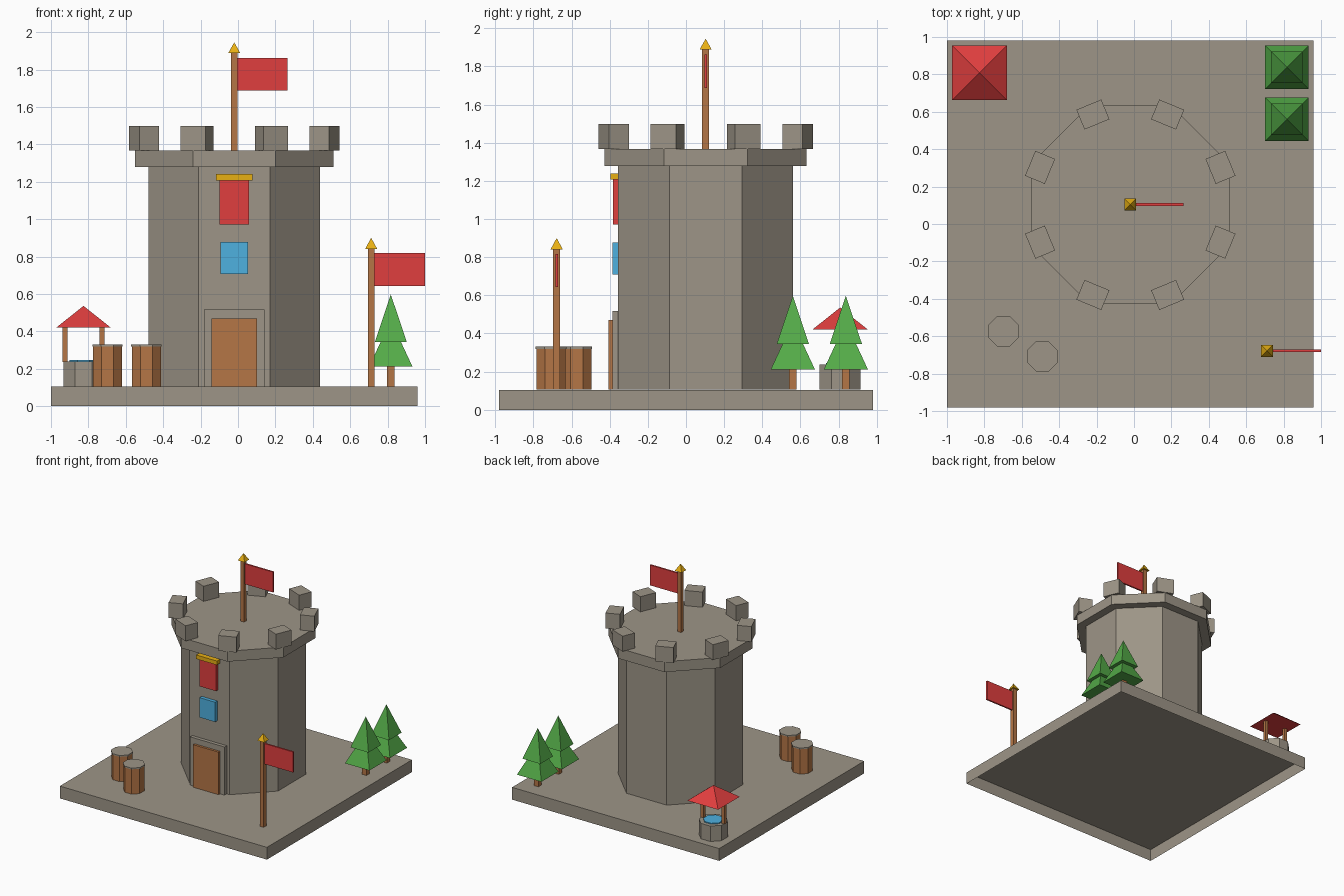
import bpy, bmesh
from math import cos, sin, pi
from mathutils import Matrix

default = bpy.data.objects.get("Cube")
if default:
    bpy.data.objects.remove(default, do_unlink=True)


def material(name, rgb):
    linear = [((c / 255 + 0.055) / 1.055) ** 2.4 for c in rgb] + [1.0]
    mat = bpy.data.materials.new(name)
    mat.use_nodes = True
    mat.diffuse_color = linear
    mat.node_tree.nodes["Principled BSDF"].inputs["Base Color"].default_value = linear
    return mat


STONE = material("stone", (157, 149, 135))
WOOD = material("wood", (181, 118, 70))
RED = material("red cloth", (224, 62, 62))
GREEN = material("leaf green", (84, 171, 72))
BLUE = material("water blue", (78, 177, 224))
GOLD = material("gold", (233, 177, 20))


def finish(bm, name, mat):
    mesh = bpy.data.meshes.new(name)
    bm.to_mesh(mesh)
    bm.free()
    mesh.materials.append(mat)
    obj = bpy.data.objects.new(name, mesh)
    bpy.context.collection.objects.link(obj)
    return obj


def box(name, mat, x, y, z, open_bottom=False):
    """Box between (low, high) pairs on each axis."""
    bm = bmesh.new()
    size = Matrix.Diagonal((x[1] - x[0], y[1] - y[0], z[1] - z[0], 1))
    middle = Matrix.Translation((sum(x) / 2, sum(y) / 2, sum(z) / 2))
    bmesh.ops.create_cube(bm, size=1, matrix=middle @ size)
    if open_bottom:
        bm.normal_update()
        under = [f for f in bm.faces if f.normal.z < -0.9]
        bmesh.ops.delete(bm, geom=under, context="FACES_ONLY")
    return finish(bm, name, mat)


def prism(name, mat, x, y, z, half, sides=8, top=None):
    """Prism or pyramid with a flat side to the front; half = centre to side."""
    top = half if top is None else top
    k = 1 / cos(pi / sides)
    bm = bmesh.new()
    place = Matrix.Translation((x, y, sum(z) / 2)) @ Matrix.Rotation(pi / sides, 4, "Z")
    bmesh.ops.create_cone(bm, cap_ends=True, segments=sides, radius1=half * k,
                          radius2=top * k, depth=z[1] - z[0], matrix=place)
    bmesh.ops.remove_doubles(bm, verts=bm.verts, dist=1e-5)
    return finish(bm, name, mat)


def around(c, half):
    return (c - half, c + half)


def flagpole(prefix, x, y, bottom, top, tip, flag_end, flag_z):
    prism(prefix + "_pole", WOOD, x, y, (bottom, top), 0.018, 4)
    prism(prefix + "_finial", GOLD, x, y, (top, tip), 0.032, 4, 0)
    box(prefix + "_flag", RED, (x + 0.016, flag_end), around(y + 0.001, 0.007), flag_z)


CX, CY = -0.02, 0.103
SLAB_TOP = 0.105
GROUND = SLAB_TOP + 0.001
WALL = CY - 0.459

# Ground slab, a shell open underneath
box("ground_slab", STONE, (-1, 0.96), (-0.98, 0.98), (0, SLAB_TOP), open_bottom=True)

# Tower and parapet
prism("tower_wall", STONE, CX, CY, (GROUND, 1.279), 0.459)
prism("parapet", STONE, CX, CY, (1.279, 1.368), 0.53)
for i in range(8):
    a = pi / 8 + i * pi / 4
    merlon = box("merlon_%d" % (i + 1), STONE, around(0, 0.057), around(0, 0.072), (1.367, 1.498))
    merlon.location = (CX + 0.522 * cos(a), CY + 0.522 * sin(a), 0)
    merlon.rotation_euler.z = a

# Front wall fittings
inner = WALL + 0.02
box("door_frame", STONE, around(CX, 0.163), (WALL - 0.03, inner), (GROUND, 0.518))
box("door", WOOD, around(CX, 0.121), (WALL - 0.05, inner), (GROUND, 0.47))
box("window", BLUE, around(CX, 0.074), (WALL - 0.03, inner), (0.708, 0.877))
box("banner", RED, around(CX, 0.079), (WALL - 0.026, inner), (0.972, 1.207))
box("banner_rod", GOLD, around(CX, 0.098), (WALL - 0.041, inner), (1.206, 1.24))

# Flagpoles
flagpole("tower", CX, CY, 1.366, 1.888, 1.945, 0.265, (1.688, 1.862))
flagpole("yard", 0.712, -0.678, GROUND, 0.841, 0.9, 1.0, (0.643, 0.818))

# Barrels
for i, (x, y) in enumerate([(-0.698, -0.573), (-0.49, -0.708)]):
    prism("barrel_%d" % (i + 1), WOOD, x, y, (GROUND, 0.32), 0.077)
    prism("barrel_lid_%d" % (i + 1), STONE, x, y, (0.32, 0.331), 0.081)

# Well
WX, WY = -0.826, 0.808
prism("well_wall", STONE, WX, WY, (GROUND, 0.238), 0.107)
prism("well_water", BLUE, WX, WY, (0.23, 0.246), 0.075)
for side, label in ((-1, "right"), (1, "left")):
    prism("well_post_" + label, WOOD, WX + side * 0.1, WY, (0.236, 0.43), 0.0135, 4)
prism("well_roof", RED, WX, WY, (0.42, 0.536), 0.146, 4, 0)

# Trees
for i, y in enumerate((0.56, 0.838)):
    tag = "_%d" % (i + 1)
    prism("tree_trunk" + tag, WOOD, 0.817, y, (GROUND, 0.22), 0.02, 4)
    prism("tree_lower" + tag, GREEN, 0.817, y, (0.211, 0.46), 0.116, 4, 0)
    prism("tree_upper" + tag, GREEN, 0.817, y, (0.344, 0.597), 0.085, 4, 0)
